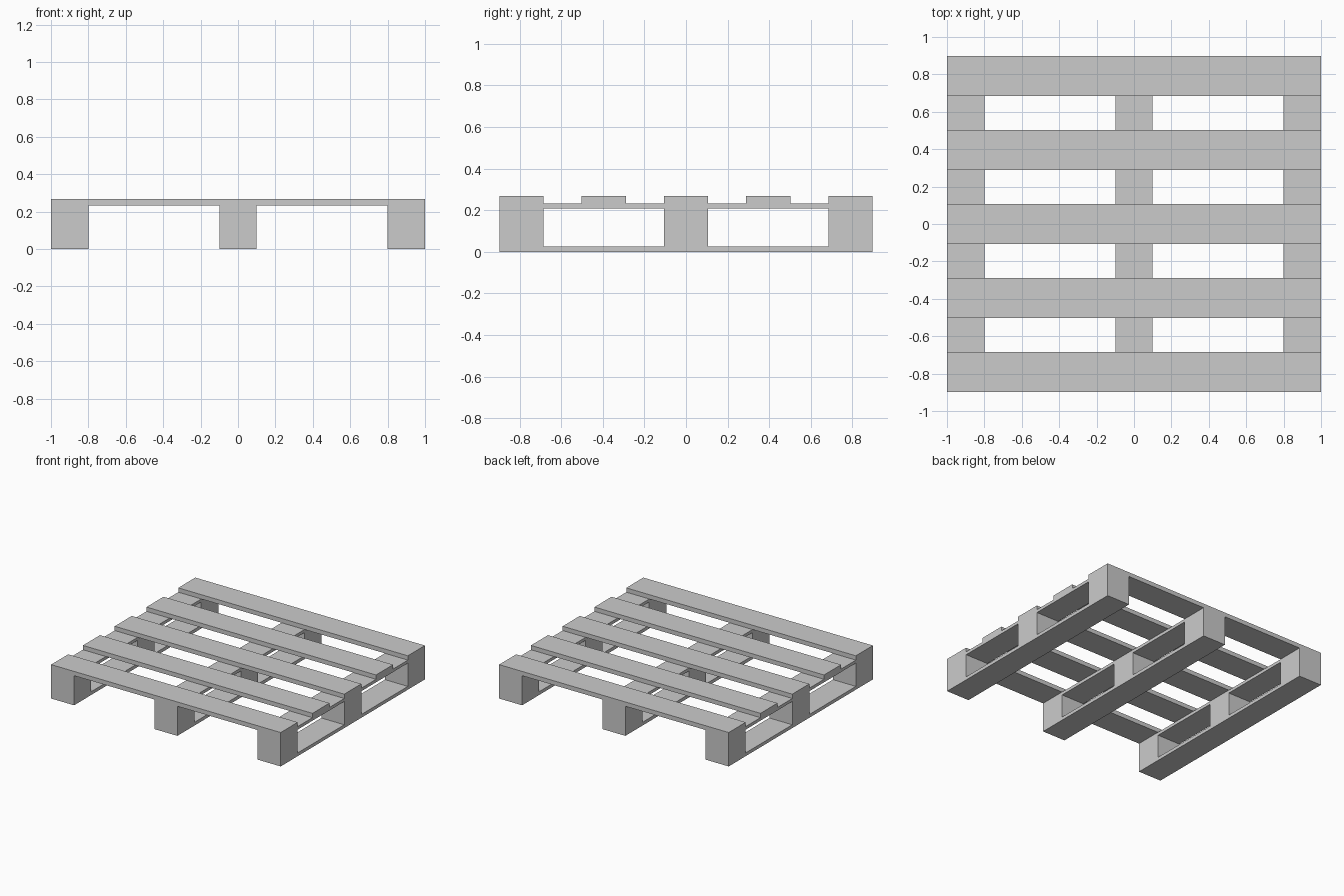
import bpy

if "Cube" in bpy.data.objects:
    bpy.data.objects.remove(bpy.data.objects["Cube"])

LENGTH, DEPTH = 2.0, 1.794
RUNNER_W, SLAT_W = 0.2, 0.212
# Layer heights: bottom board, block, stringer board, top slat
Z0, Z1, Z2, Z3, Z4 = 0.0, 0.026, 0.209, 0.233, 0.267


def box(name, x, y, z_low, z_high, sx, sy):
    bpy.ops.mesh.primitive_cube_add(size=1, location=(x, y, (z_low + z_high) / 2))
    ob = bpy.context.object
    ob.name = name
    ob.scale = (sx, sy, z_high - z_low)
    bpy.ops.object.transform_apply(location=False, rotation=False, scale=True)
    return ob


end_y = (DEPTH - SLAT_W) / 2

# Three runners: bottom board, three blocks and a stringer board each
for side, x in (("left", -0.9), ("middle", 0.0), ("right", 0.9)):
    box(f"{side}_bottom_board", x, 0, Z0, Z1, RUNNER_W, DEPTH)
    box(f"{side}_stringer_board", x, 0, Z2, Z3, RUNNER_W, DEPTH)
    for place, y in (("front", -end_y), ("centre", 0.0), ("back", end_y)):
        box(f"{side}_{place}_block", x, y, Z1, Z2, RUNNER_W, SLAT_W)

# Five top deck slats
for i in range(5):
    box(f"top_slat_{i + 1}", 0, end_y * (i - 2) / 2, Z3, Z4, LENGTH, SLAT_W)
